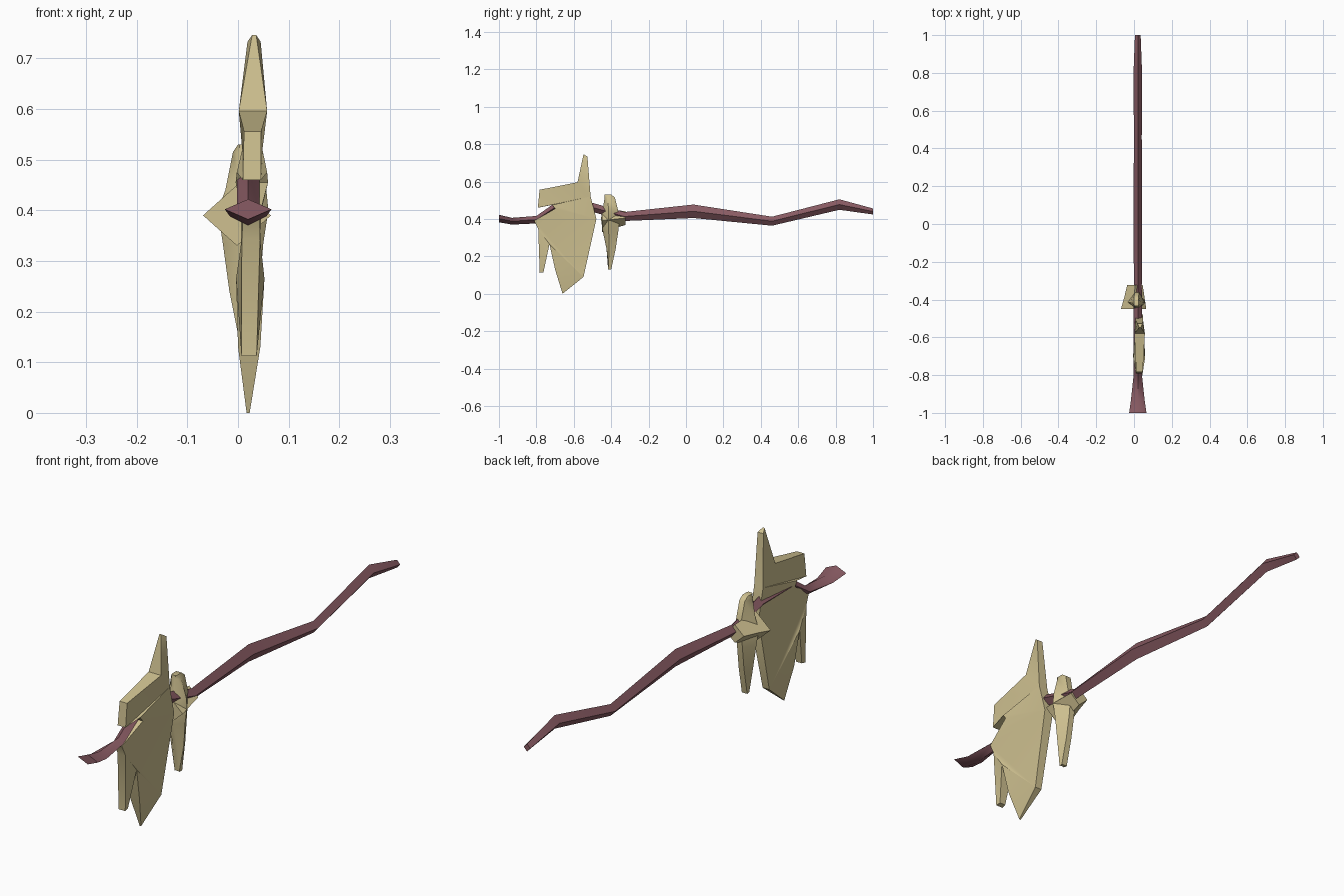
import bpy, bmesh, math
from mathutils.geometry import tessellate_polygon
from mathutils import Vector

if "Cube" in bpy.data.objects:
    bpy.data.objects.remove(bpy.data.objects["Cube"])


def material(name, rgb):
    m = bpy.data.materials.new(name)
    m.diffuse_color = (*rgb, 1)
    m.use_nodes = True
    m.node_tree.nodes["Principled BSDF"].inputs["Base Color"].default_value = m.diffuse_color
    return m


bone = material("pale_bone", (0.62, 0.53, 0.28))
wood = material("plum_wood", (0.25, 0.105, 0.125))


def finish(name, bm, mat, angle):
    bmesh.ops.recalc_face_normals(bm, faces=bm.faces)
    me = bpy.data.meshes.new(name)
    bm.to_mesh(me)
    bm.free()
    me.materials.append(mat)
    ob = bpy.data.objects.new(name, me)
    bpy.context.collection.objects.link(ob)
    bpy.ops.object.select_all(action='DESELECT')
    ob.select_set(True)
    bpy.context.view_layer.objects.active = ob
    bpy.ops.object.shade_smooth_by_angle(angle=math.radians(angle))


def loft(name, rings, mat, angle):
    bm = bmesh.new()
    loops = [[bm.verts.new(p) for p in r] for r in rings]
    n = len(rings[0])
    for a, b in zip(loops, loops[1:]):
        for i in range(n):
            j = (i + 1) % n
            bm.faces.new((a[i], a[j], b[j], b[i]))
    bm.faces.new(loops[0])
    bm.faces.new(loops[-1])
    finish(name, bm, mat, angle)


def diamond(y, z, hx, hz, x=0.02):
    return [(x + hx, y, z), (x, y, z + hz), (x - hx, y, z), (x, y, z - hz)]


# crooked handle: y, z, half width, half height
handle = [(-1, .402, .046, .02), (-.93, .388, .036, .018), (-.8, .396, .022, .02),
          (-.7, .462, .022, .024), (-.5, .462, .022, .024), (-.33, .413, .021, .024),
          (.04, .441, .022, .036), (.46, .388, .021, .024), (.82, .477, .022, .028),
          (1, .44, .015, .016)]
loft("handle", [diamond(*p) for p in handle], wood, 50)

# jagged blade: y, z, half thickness
outline = [(-.783, .556, .017), (-.58, .596, .028), (-.548, .746, .004), (-.527, .733, .013),
           (-.51, .52, .020), (-.479, .40, .020), (-.548, .09, .015), (-.66, 0, .003),
           (-.70, .13, .022), (-.73, .265, .028), (-.762, .115, .013), (-.782, .112, .015),
           (-.79, .345, .018), (-.812, .39, .016), (-.70, .455, .032), (-.715, .475, .030),
           (-.792, .46, .018)]
bm = bmesh.new()
sides = [[bm.verts.new((.02 + .016 * z + s * t, y, z)) for y, z, t in outline] for s in (1, -1)]
for side in sides:
    for tri in tessellate_polygon([[Vector((y, z, 0)) for y, z, t in outline]]):
        bm.faces.new([side[i] for i in tri])
for i in range(len(outline)):
    j = (i + 1) % len(outline)
    bm.faces.new((sides[0][i], sides[0][j], sides[1][j], sides[1][i]))
finish("blade", bm, bone, 35)

# collar spike: z, front y, back y, left x, right x
spike = [(.53, -.435, -.40, .0, .025), (.515, -.435, -.38, -.01, .035),
         (.44, -.447, -.362, -.025, .056), (.40, -.455, -.355, -.04, .06),
         (.335, -.445, -.362, -.03, .05), (.24, -.425, -.376, -.017, .042),
         (.13, -.413, -.40, .005, .025)]
rings = []
for z, f, b, l, r in spike:
    c, m = (l + r) / 2, (f + b) / 2
    rings.append([(l, m - .01, z), (c - .01, f, z), (c + .01, f, z),
                  (r, m - .01, z), (c + .012, b, z), (c - .012, b, z)])
loft("collar_spike", rings, bone, 50)

# flared collar socket around the handle
loft("collar_socket", [diamond(-.45, .39, .067, .06, -.002), diamond(-.39, .398, .054, .05, .002),
                       diamond(-.323, .405, .041, .037, .005)], bone, 50)
